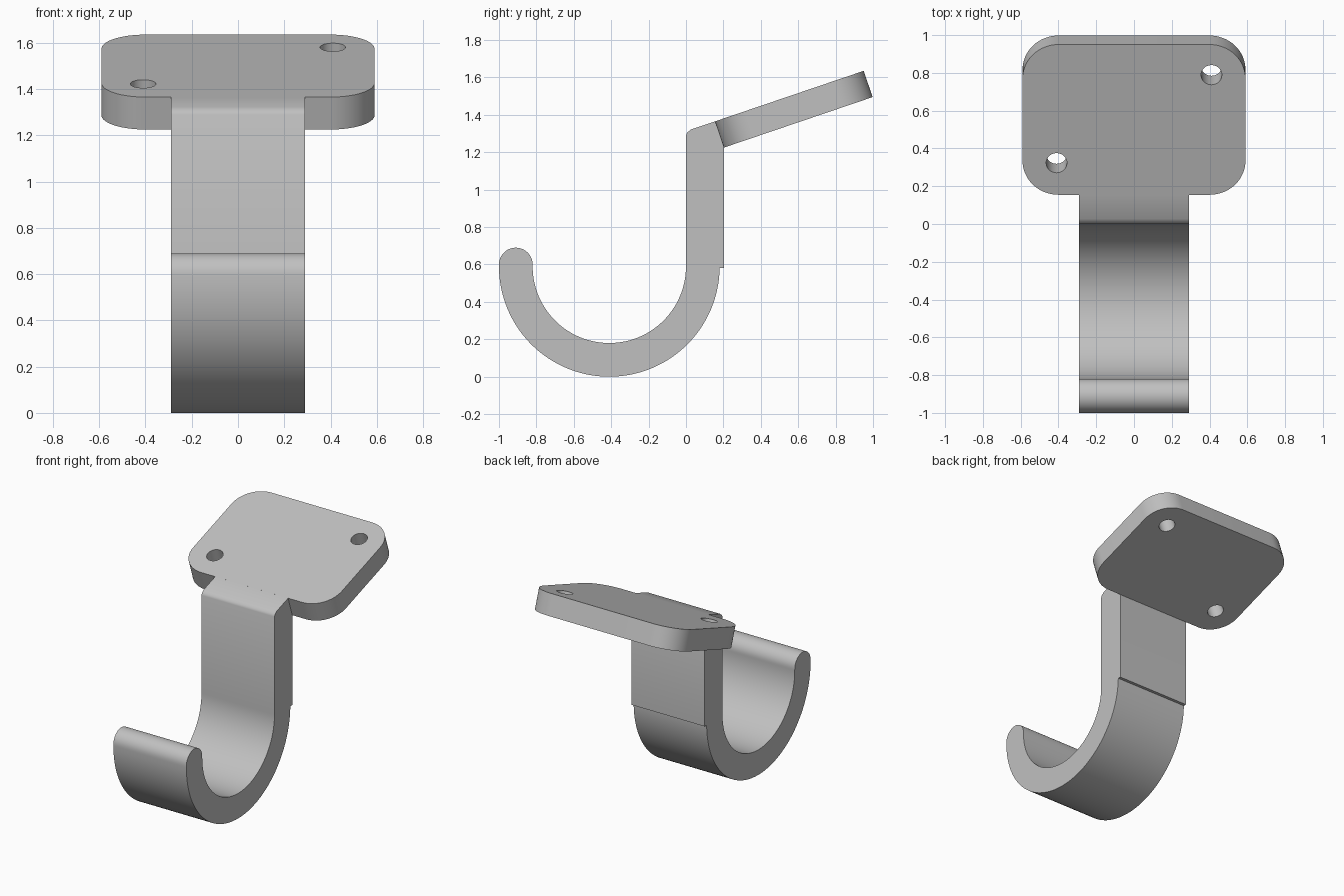
import bpy
from math import cos, sin, pi, atan2, radians
from mathutils import Matrix, Vector

cube = bpy.data.objects.get("Cube")
if cube:
    bpy.data.objects.remove(cube, do_unlink=True)

grey = bpy.data.materials.new("plain grey")
grey.use_nodes = True
colour = (0.53, 0.53, 0.53, 1)
grey.diffuse_color = colour
grey.node_tree.nodes["Principled BSDF"].inputs["Base Color"].default_value = colour


def arc(cx, cy, r, start, end, steps):
    """Points along an arc, angles in degrees."""
    angles = [radians(start + (end - start) * i / steps) for i in range(steps + 1)]
    return [(cx + r * cos(a), cy + r * sin(a)) for a in angles]


def extrude(name, outlines, thickness, matrix):
    """Solid from a flat outline; further outlines become holes."""
    curve = bpy.data.curves.new(name, "CURVE")
    curve.dimensions = "2D"
    curve.fill_mode = "BOTH"
    curve.extrude = thickness / 2
    for points in outlines:
        spline = curve.splines.new("POLY")
        spline.points.add(len(points) - 1)
        for p, (u, v) in zip(spline.points, points):
            p.co = (u, v, 0, 1)
        spline.use_cyclic_u = True
    obj = bpy.data.objects.new(name, curve)
    bpy.context.collection.objects.link(obj)
    obj.matrix_world = matrix
    bpy.ops.object.select_all(action="DESELECT")
    obj.select_set(True)
    bpy.context.view_layer.objects.active = obj
    bpy.ops.object.convert(target="MESH")
    obj = bpy.context.object
    obj.name = name
    obj.data.materials.clear()
    obj.data.materials.append(grey)
    bpy.ops.object.shade_smooth_by_angle(angle=radians(30))
    return obj


def frame(u, v, w, origin=(0, 0, 0)):
    """Matrix whose axes are u, v, w."""
    m = Matrix((u, v, w)).transposed().to_4x4()
    m.translation = Vector(origin)
    return m


# Hook and stem: one side profile (y, z) extruded across x
top_start = Vector((0, 0.155, 1.365))
bottom_start = Vector((0, 0.202, 1.225))
hook = arc(-0.41, 0.59, 0.59, 0, -180, 64)         # outer curve
hook += arc(-0.91, 0.60, 0.09, 180, 0, 20)         # rounded tip
hook += arc(-0.41, 0.59, 0.41, 180, 360, 56)       # inner curve
hook += [(0, 1.29), (0.006, 1.305), (0.027, 1.322),
         top_start.yz, bottom_start.yz, (0.202, 0.58), (0.18, 0.58)]
extrude("hook_and_stem", [hook], 0.58, frame((0, 1, 0), (0, 0, 1), (1, 0, 0)))

# Sloping mounting plate with rounded corners and two screw holes
slope = atan2(0.27, 0.795)
half, length, corner, thick = 0.59, 0.84, 0.19, 0.148
plate = []
for cx, cy, start in ((half - corner, length - corner, 0), (corner - half, length - corner, 90),
                      (corner - half, corner, 180), (half - corner, corner, 270)):
    plate += arc(cx, cy, corner, start, start + 90, 16)
holes = [arc(x, y, 0.055, 0, 352.5, 47) for x, y in ((0.41, 0.67), (-0.41, 0.178))]
extrude("mounting_plate", [plate] + holes, thick,
        frame((1, 0, 0), (0, cos(slope), sin(slope)), (0, -sin(slope), cos(slope)),
              (top_start + bottom_start) / 2))
